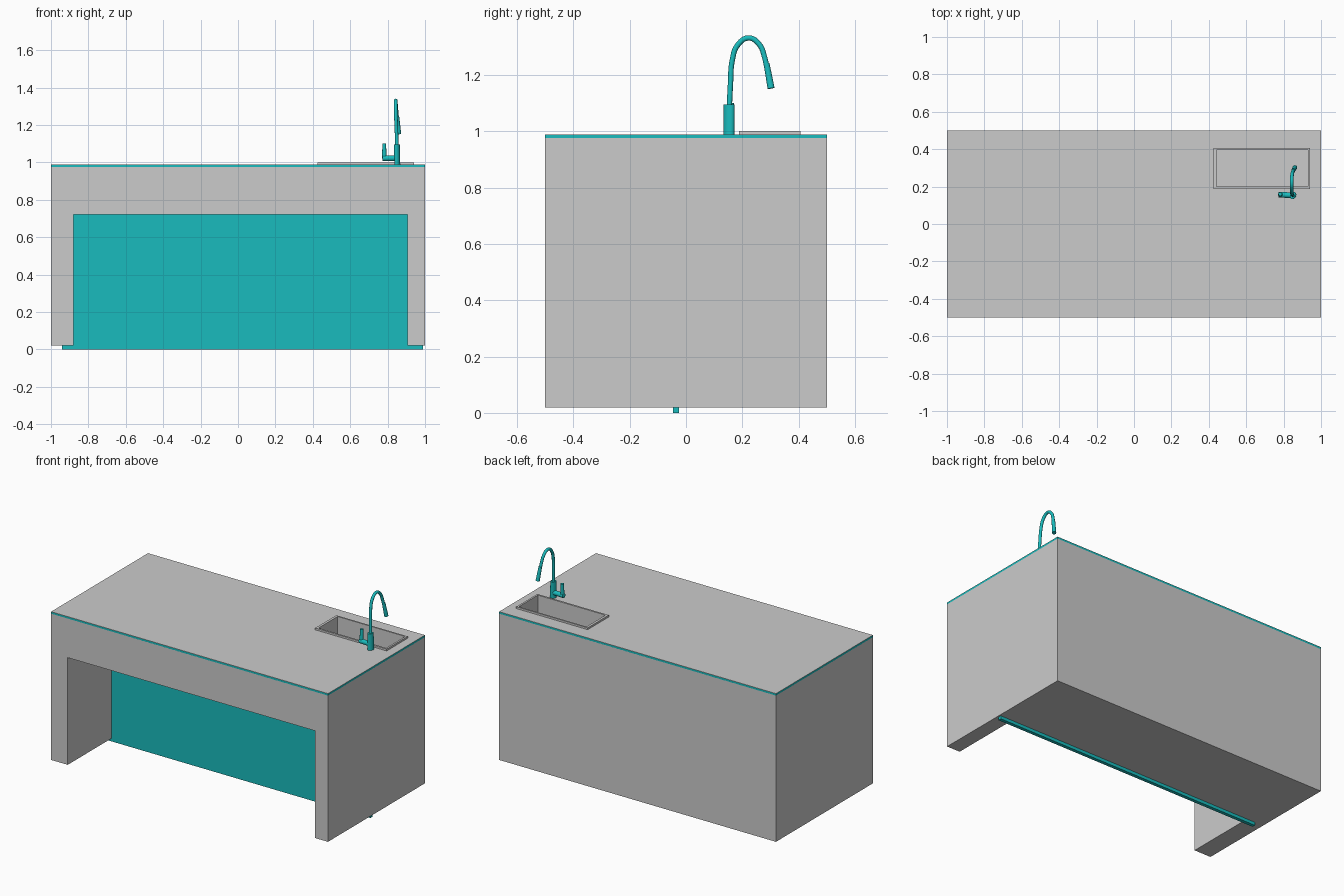
import bpy, math
from mathutils import Vector

if "Cube" in bpy.data.objects:
    bpy.data.objects.remove(bpy.data.objects["Cube"])

teal = bpy.data.materials.new("teal")
teal.diffuse_color = (0.01, 0.5, 0.51, 1)
teal.use_nodes = True
teal.node_tree.nodes["Principled BSDF"].inputs["Base Color"].default_value = teal.diffuse_color


def box(name, x0, x1, y0, y1, z0, z1, mat=None):
    bpy.ops.mesh.primitive_cube_add(size=1, location=((x0 + x1) / 2, (y0 + y1) / 2, (z0 + z1) / 2))
    ob = bpy.context.object
    ob.name = name
    ob.scale = (x1 - x0, y1 - y0, z1 - z0)
    bpy.ops.object.transform_apply(location=False, rotation=False, scale=True)
    if mat:
        ob.data.materials.append(mat)
    return ob


def cut(ob, cutter):
    cutter.hide_render = True
    cutter.hide_set(True)
    m = ob.modifiers.new("cut", 'BOOLEAN')
    m.operation = 'DIFFERENCE'
    m.solver = 'EXACT'
    m.object = cutter
    bpy.context.view_layer.objects.active = ob
    bpy.ops.object.modifier_apply(modifier=m.name)


def rod(name, a, b, r, r2=None, sx=1.0):
    a, b = Vector(a), Vector(b)
    d = b - a
    bpy.ops.mesh.primitive_cone_add(vertices=24, radius1=r, radius2=r2 or r, depth=d.length,
                                    location=(a + b) / 2, rotation=d.to_track_quat('Z', 'Y').to_euler())
    ob = bpy.context.object
    ob.name = name
    ob.scale.x = sx
    ob.data.materials.append(teal)
    bpy.ops.object.shade_smooth_by_angle(angle=math.radians(40))
    return ob


# Counter block with knee recess, and the layered top
body = box("counter_body", -1, 1, -0.5, 0.5, 0.02, 0.975)
recess = box("recess_cutter", -0.88, 0.905, -0.6, -0.036, -0.1, 0.72)
slab = box("counter_edge_band", -1, 1, -0.5, 0.5, 0.974, 0.986, teal)
skin = box("counter_top", -1, 1, -0.5, 0.5, 0.986, 0.988)
hole = box("sink_hole_cutter", 0.434, 0.935, 0.195, 0.4, 0.78, 1.1)
cut(body, recess)
for part in (body, slab, skin):
    cut(part, hole)

# Panel at the back of the recess, reaching the floor
box("recess_panel", -0.94, 0.99, -0.047, -0.025, 0, 0.76, teal)

# Sink: raised rim and tub
rim = box("sink_rim", 0.426, 0.942, 0.188, 0.406, 0.986, 1.0)
tub = box("sink_tub", 0.434, 0.935, 0.195, 0.4, 0.78, 0.99)
basin = box("basin_cutter", 0.442, 0.93, 0.2, 0.396, 0.79, 1.1)
for part in (rim, tub):
    cut(part, basin)

# Faucet: base column, hooked spout and spray head
rod("faucet_base", (0.852, 0.152, 0.977), (0.85, 0.153, 1.095), 0.0145, sx=1.4)
cu = bpy.data.curves.new("faucet_spout", 'CURVE')
cu.dimensions = '3D'
cu.bevel_depth = 0.0095
cu.bevel_resolution = 4
cu.resolution_u = 6
path = [(0.85, 0.154, 1.09), (0.847, 0.158, 1.17), (0.844, 0.164, 1.25), (0.843, 0.183, 1.305),
        (0.843, 0.222, 1.331), (0.845, 0.26, 1.308), (0.849, 0.279, 1.262), (0.852, 0.286, 1.23)]
sp = cu.splines.new('BEZIER')
sp.bezier_points.add(len(path) - 1)
for p, c in zip(sp.bezier_points, path):
    p.co = c
    p.handle_left_type = p.handle_right_type = 'AUTO'
cu.use_fill_caps = True
cu.materials.append(teal)
spout = bpy.data.objects.new("faucet_spout", cu)
bpy.context.collection.objects.link(spout)
rod("spray_head", (0.852, 0.286, 1.24), (0.86, 0.302, 1.152), 0.0105, 0.0125)

# Side handle: stub arm and upright lever
rod("handle_arm", (0.772, 0.157, 1.022), (0.852, 0.153, 1.022), 0.015)
rod("handle_lever", (0.782, 0.157, 1.02), (0.782, 0.16, 1.1), 0.012, 0.01)
